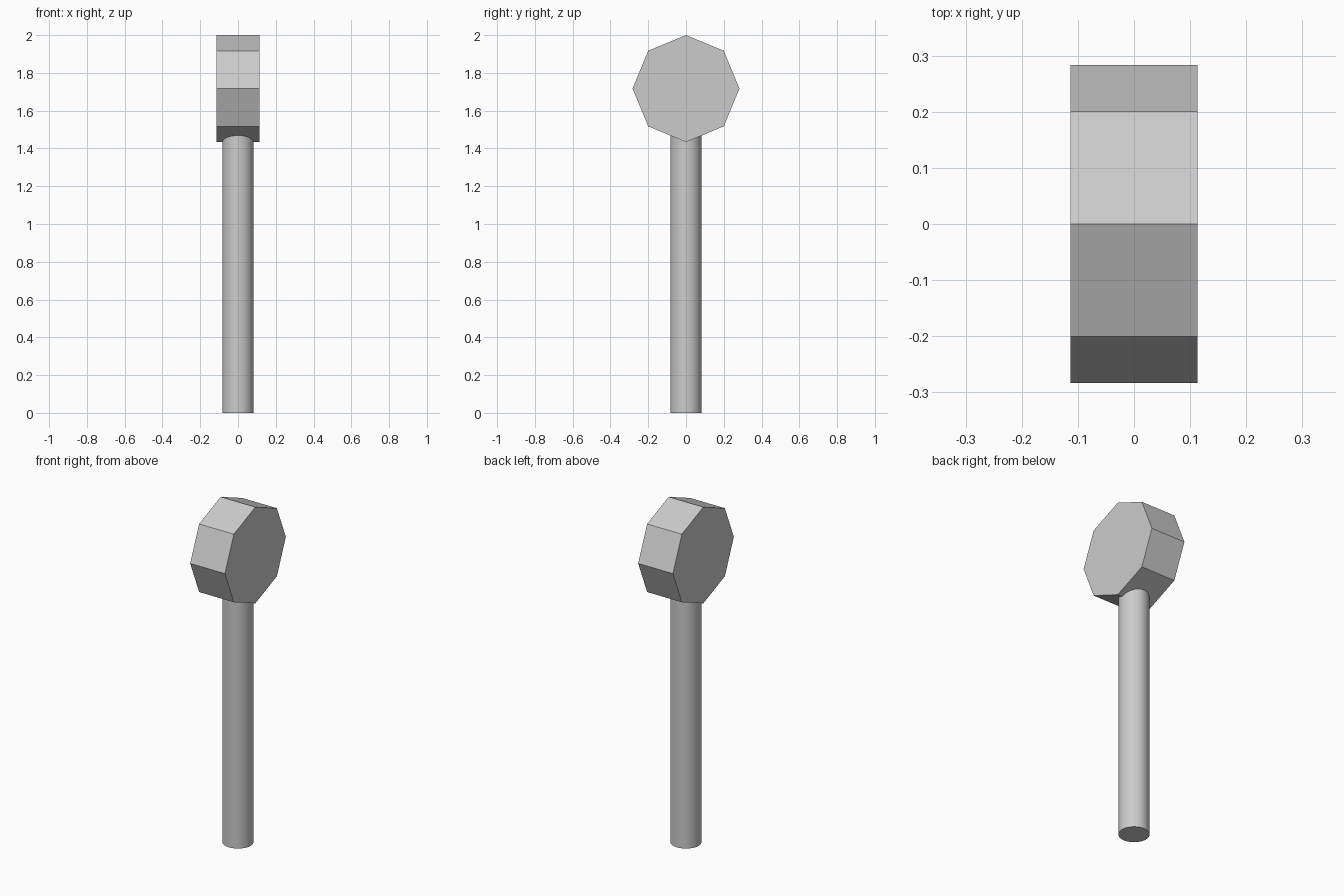
import bpy
import math

cube = bpy.data.objects.get("Cube")
if cube:
    bpy.data.objects.remove(cube, do_unlink=True)

# One plain grey for the whole mallet
GREY = (0.6, 0.6, 0.6, 1.0)
grey = bpy.data.materials.new("plain grey")
grey.use_nodes = True
grey.diffuse_color = GREY
grey.node_tree.nodes["Principled BSDF"].inputs["Base Color"].default_value = GREY

HEAD_RADIUS = 0.283
HEAD_Z = 2 - HEAD_RADIUS
HEAD_WIDTH = 0.226
HANDLE_RADIUS = 0.083


def cylinder(name, sides, radius, depth, z, rotation=(0, 0, 0)):
    bpy.ops.mesh.primitive_cylinder_add(
        vertices=sides, radius=radius, depth=depth,
        location=(0, 0, z), rotation=rotation)
    obj = bpy.context.object
    obj.name = name
    obj.data.materials.append(grey)
    bpy.ops.object.transform_apply(location=False, rotation=True, scale=True)
    return obj


# Round handle, running up into the head
cylinder("handle", 32, HANDLE_RADIUS, HEAD_Z, HEAD_Z / 2)
bpy.ops.object.shade_smooth_by_angle(angle=math.radians(30))

# Octagonal head lying along x, with a corner at the top
cylinder("head", 8, HEAD_RADIUS, HEAD_WIDTH, HEAD_Z, (0, math.pi / 2, 0))
